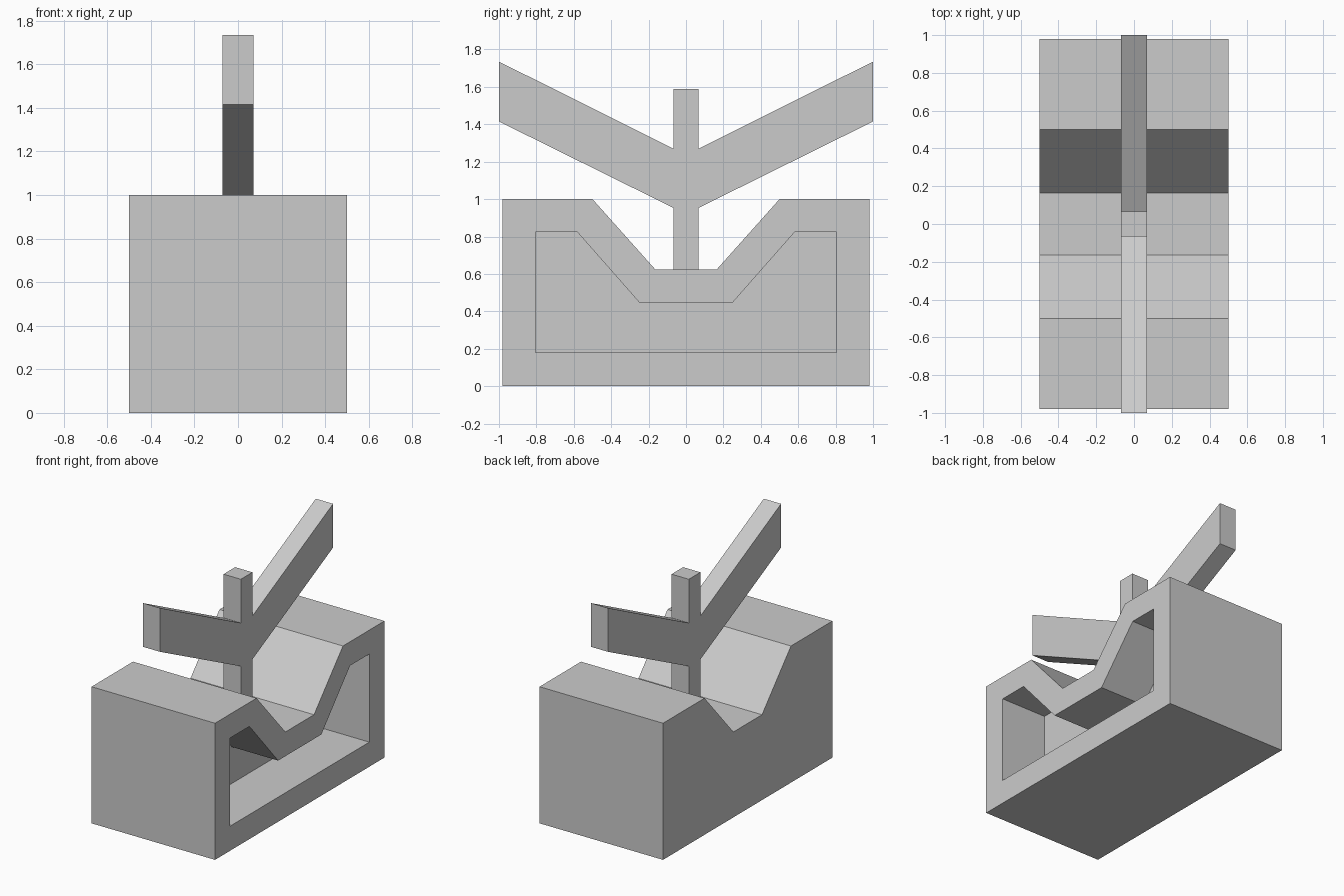
import bpy, bmesh

if "Cube" in bpy.data.objects:
    bpy.data.objects.remove(bpy.data.objects["Cube"], do_unlink=True)

# Single grey material
GREY = (0.6, 0.6, 0.6, 1)
grey = bpy.data.materials.new("plain grey")
grey.use_nodes = True
grey.diffuse_color = GREY
grey.node_tree.nodes["Principled BSDF"].inputs["Base Color"].default_value = GREY


def mirrored_prism(name, half, x0, x1):
    """Mirror a half outline of (y, z) points about y = 0 and extrude it along x."""
    outline = half + [(-y, z) for y, z in reversed(half)]
    bm = bmesh.new()
    face = bm.faces.new([bm.verts.new((x0, y, z)) for y, z in outline])
    grown = bmesh.ops.extrude_face_region(bm, geom=[face])["geom"]
    verts = [v for v in grown if isinstance(v, bmesh.types.BMVert)]
    bmesh.ops.translate(bm, verts=verts, vec=(x1 - x0, 0, 0))
    bmesh.ops.recalc_face_normals(bm, faces=bm.faces)
    mesh = bpy.data.meshes.new(name)
    bm.to_mesh(mesh)
    bm.free()
    mesh.materials.append(grey)
    obj = bpy.data.objects.new(name, mesh)
    bpy.context.collection.objects.link(obj)
    return obj


# Block with a sloped notch across its top
body = mirrored_prism(
    "notched_block",
    [(0.98, 0), (0.98, 1.0), (0.5, 1.0), (0.165, 0.625)], -0.5, 0.5)

# Pocket sunk into the +x side, following the notch
cutter = mirrored_prism(
    "pocket_cutter",
    [(0.805, 0.18), (0.805, 0.825), (0.582, 0.825), (0.25, 0.448)], 0.125, 0.7)
cutter.hide_render = True
pocket = body.modifiers.new("pocket", 'BOOLEAN')
pocket.operation = 'DIFFERENCE'
pocket.solver = 'EXACT'
pocket.object = cutter
bpy.context.view_layer.objects.active = body
bpy.ops.object.modifier_apply(modifier=pocket.name)
bpy.data.objects.remove(cutter, do_unlink=True)

# Upright post with two raised arms, standing in the notch
mirrored_prism(
    "post_with_arms",
    [(0.067, 0.625), (0.067, 0.953), (1.0, 1.415), (1.0, 1.735),
     (0.067, 1.27), (0.067, 1.59)], -0.07, 0.07)
